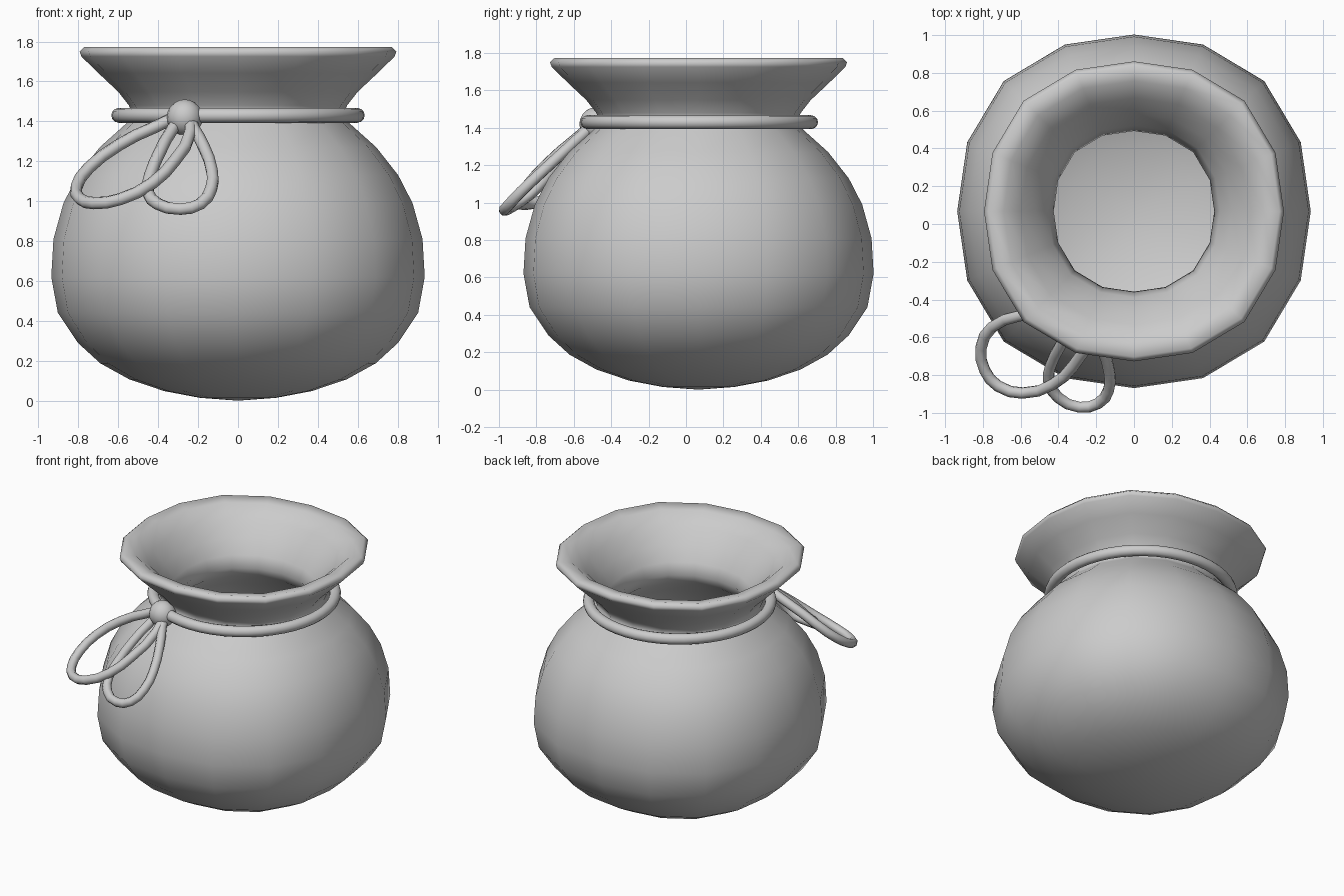
import bpy, bmesh
from math import sin, cos, pi

if "Cube" in bpy.data.objects:
    bpy.data.objects.remove(bpy.data.objects["Cube"])

CY = 0.067  # the pouch axis sits slightly behind the origin


def revolve(name, profile, sides):
    """Lathe a (radius, z) profile, pole to pole, slightly squared on the diagonals."""
    bm = bmesh.new()

    def ring(r, z):
        verts = []
        for i in range(sides):
            a = 2 * pi * i / sides
            k = r * (1 + 0.021 * (1 - cos(4 * a)))
            verts.append(bm.verts.new((k * cos(a), CY + k * sin(a), z)))
        return verts

    first = bm.verts.new((0, CY, profile[0][1]))
    last = bm.verts.new((0, CY, profile[-1][1]))
    rings = [ring(r, z) for r, z in profile[1:-1]]
    for i in range(sides):
        j = (i + 1) % sides
        bm.faces.new((first, rings[0][j], rings[0][i]))
        bm.faces.new((last, rings[-1][i], rings[-1][j]))
        for a, b in zip(rings, rings[1:]):
            bm.faces.new((a[i], a[j], b[j], b[i]))
    mesh = bpy.data.meshes.new(name)
    bm.to_mesh(mesh)
    bm.free()
    obj = bpy.data.objects.new(name, mesh)
    bpy.context.collection.objects.link(obj)
    mesh.shade_smooth()
    return obj


def cord_loop(name, points, radius):
    """Closed round cord through the points, turned into a mesh."""
    curve = bpy.data.curves.new(name, 'CURVE')
    curve.dimensions = '3D'
    curve.bevel_depth = radius
    curve.bevel_resolution = 2
    curve.resolution_u = 2
    spline = curve.splines.new('BEZIER')
    spline.bezier_points.add(len(points) - 1)
    for bp, p in zip(spline.bezier_points, points):
        bp.co = p
        bp.handle_left_type = bp.handle_right_type = 'AUTO'
    spline.use_cyclic_u = True
    obj = bpy.data.objects.new(name, curve)
    bpy.context.collection.objects.link(obj)
    bpy.ops.object.select_all(action='DESELECT')
    bpy.context.view_layer.objects.active = obj
    obj.select_set(True)
    bpy.ops.object.convert(target='MESH')
    bpy.context.object.data.shade_smooth()


# Pouch: outer belly, pinched neck and flare, thick rounded lip, then the inner wall
outer = [(0, 0.0), (0.19, 0.014), (0.37, 0.048), (0.545, 0.107), (0.69, 0.187), (0.803, 0.29),
         (0.903, 0.44), (0.936, 0.62), (0.925, 0.81), (0.875, 0.99), (0.803, 1.13),
         (0.693, 1.27), (0.565, 1.385), (0.525, 1.43), (0.547, 1.48), (0.60, 1.548),
         (0.70, 1.642), (0.785, 1.725)]
lip = [(0.794, 1.75), (0.77, 1.773)]
inner = [(0.69, 1.758), (0.60, 1.68), (0.52, 1.585), (0.455, 1.49), (0.425, 1.41), (0.47, 1.33),
         (0.60, 1.215), (0.71, 1.09), (0.785, 0.95), (0.83, 0.80), (0.838, 0.62),
         (0.81, 0.475), (0.73, 0.36), (0.63, 0.27), (0.50, 0.198), (0.34, 0.143),
         (0.175, 0.108), (0, 0.095)]
revolve("pouch", outer + lip + inner, 16)

# Cord around the neck
bpy.ops.mesh.primitive_torus_add(major_radius=0.598, minor_radius=0.037, major_segments=48,
                                 minor_segments=12, location=(0, CY + 0.004, 1.43))
ring = bpy.context.object
ring.name = "neck_cord"
ring.data.shade_smooth()

# Knot
KNOT = (-0.267, -0.48, 1.42)
bpy.ops.mesh.primitive_uv_sphere_add(radius=0.09, segments=16, ring_count=10, location=KNOT)
knot = bpy.context.object
knot.name = "knot"
knot.data.shade_smooth()

# Two hanging bow loops
cord_loop("side_bow_loop", [
    KNOT, (-0.42, -0.46, 1.37), (-0.60, -0.485, 1.28), (-0.75, -0.545, 1.165),
    (-0.81, -0.655, 1.07), (-0.79, -0.775, 1.01), (-0.72, -0.858, 0.99),
    (-0.59, -0.895, 1.01), (-0.43, -0.85, 1.09), (-0.32, -0.75, 1.20),
    (-0.24, -0.59, 1.34)], 0.031)
cord_loop("front_bow_loop", [
    KNOT, (-0.335, -0.54, 1.35), (-0.39, -0.645, 1.25), (-0.44, -0.745, 1.13),
    (-0.45, -0.84, 1.04), (-0.40, -0.92, 0.985), (-0.29, -0.97, 0.96),
    (-0.19, -0.95, 0.985), (-0.135, -0.88, 1.06), (-0.13, -0.785, 1.15),
    (-0.17, -0.655, 1.27), (-0.22, -0.555, 1.36)], 0.031)
